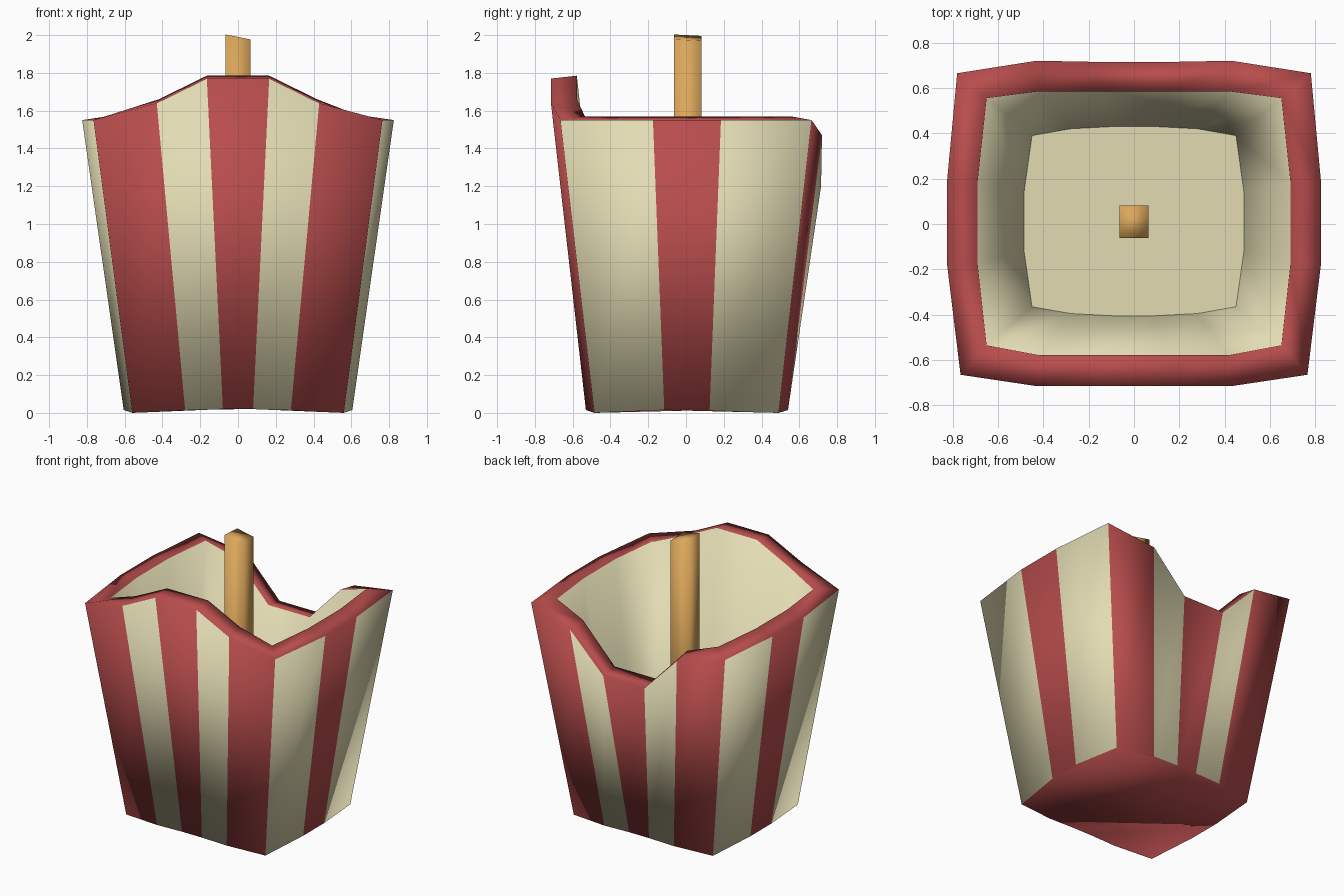
import bpy, bmesh

if "Cube" in bpy.data.objects:
    bpy.data.objects.remove(bpy.data.objects["Cube"])


def material(name, rgb):
    m = bpy.data.materials.new(name)
    m.diffuse_color = (*rgb, 1)
    m.use_nodes = True
    m.node_tree.nodes["Principled BSDF"].inputs["Base Color"].default_value = m.diffuse_color
    return m


red = material("red", (0.48, 0.073, 0.073))
cream = material("cream", (0.76, 0.71, 0.45))
tan = material("tan", (0.72, 0.39, 0.105))


def finish(name, bm, mats, smooth=True):
    for f in bm.faces:
        f.smooth = smooth
    me = bpy.data.meshes.new(name)
    bm.to_mesh(me)
    bm.free()
    for m in mats:
        me.materials.append(m)
    ob = bpy.data.objects.new(name, me)
    bpy.context.collection.objects.link(ob)
    return ob


def mirrored(half):
    """Right half, front to back, completed into a full ring."""
    return half + [(-x, y, z) for x, y, z in reversed(half)]


# Cross-sections, right half only: three front, two side, three back points
bottom = mirrored([(.08, -.53, .02), (.28, -.53, .015), (.56, -.485, 0), (.605, -.115, .015),
                   (.605, .125, .015), (.56, .49, 0), (.28, .54, .015), (.08, .54, .02)])
outer_rim = mirrored([(.165, -.715, 1.77), (.43, -.715, 1.64), (.765, -.665, 1.55), (.825, -.175, 1.55),
                      (.825, .185, 1.55), (.78, .665, 1.55), (.43, .72, 1.47), (.165, .715, 1.2)])
inner_rim = mirrored([(.165, -.578, 1.785), (.42, -.578, 1.66), (.65, -.535, 1.57), (.69, -.175, 1.57),
                      (.69, .185, 1.57), (.65, .555, 1.57), (.42, .585, 1.49), (.165, .585, 1.22)])
floor = mirrored([(.09, -.405, .12), (.28, -.395, .12), (.45, -.365, .12), (.485, -.12, .12),
                  (.485, .14, .12), (.45, .39, .12), (.28, .42, .12), (.09, .43, .12)])

# Striped cup: outer panels, rim and inner lining
bm = bmesh.new()
rings = [[bm.verts.new(p) for p in ring] for ring in (bottom, outer_rim, inner_rim, floor)]
n = len(bottom)
for level in range(3):
    a, b = rings[level], rings[level + 1]
    for i in range(n):
        j = (i + 1) % n
        f = bm.faces.new((a[i], a[j], b[j], b[i]))
        # Outer panels alternate cream and red, rim is red, lining is cream
        f.material_index = (1 - i % 2, 0, 1)[level]
bm.faces.new(rings[0][::-1])
finish("striped_cup", bm, [red, cream])

# Inner floor, a plate facing the underside
bm = bmesh.new()
bm.faces.new([bm.verts.new(p) for p in reversed(floor)])
finish("inner_floor", bm, [cream], smooth=False)

# Square stick with a slanted top
bm = bmesh.new()
bmesh.ops.create_cube(bm, size=1)
for v in bm.verts:
    x, y, top = v.co.x * .13, v.co.y * .145 + .01, v.co.z > 0
    v.co = (x, y, 1.98 - .2 * x - .05 * y + .007 if top else .12)
finish("stick", bm, [tan])
